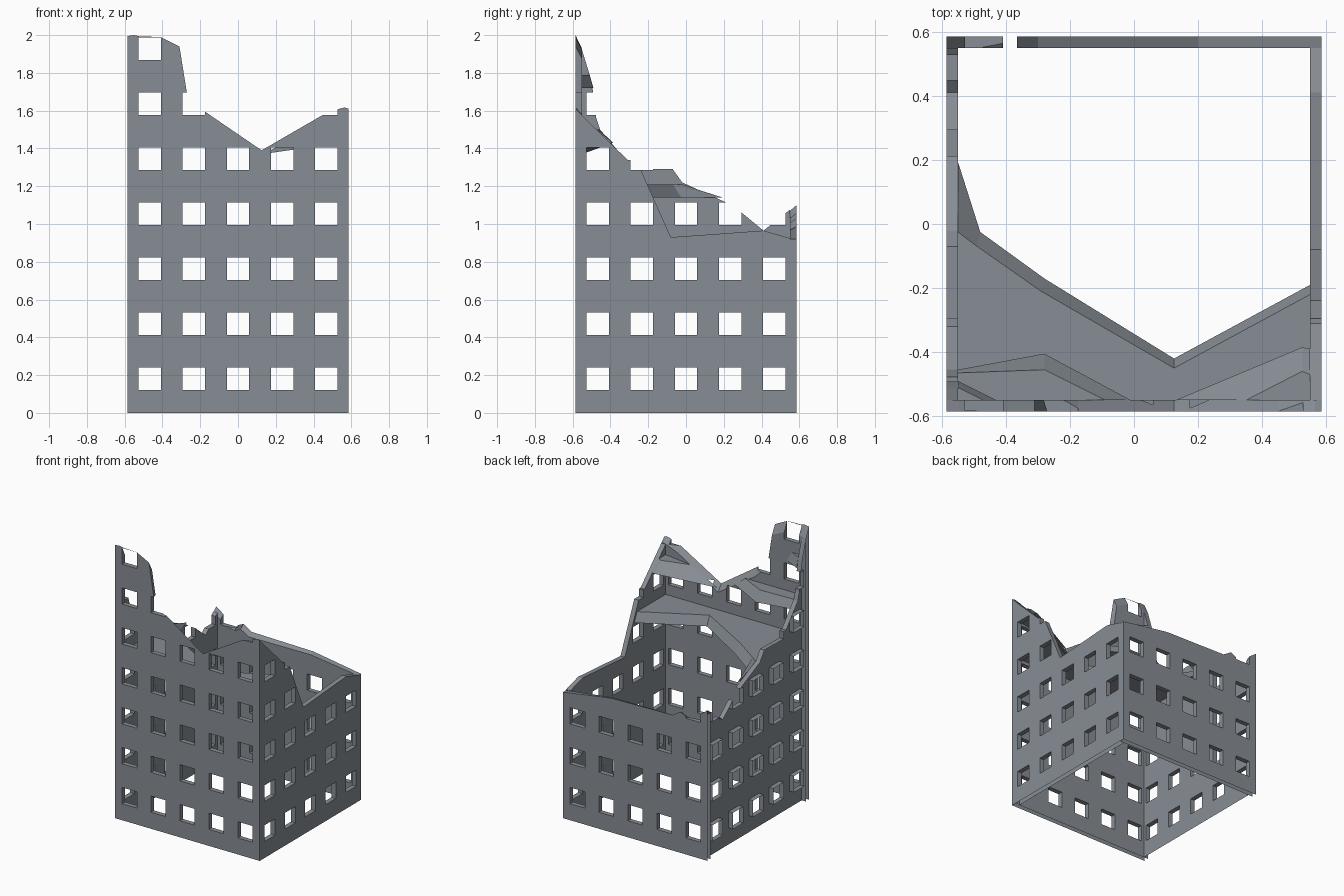
import bpy, bmesh

if "Cube" in bpy.data.objects:
    bpy.data.objects.remove(bpy.data.objects["Cube"])

OUT, INN = 0.585, 0.55          # outer and inner face of the walls
PITCH, WIN = 0.234, 0.119       # window spacing and size

stone = bpy.data.materials.new("slate_grey")
stone.diffuse_color = (0.245, 0.27, 0.30, 1)
stone.use_nodes = True
stone.node_tree.nodes["Principled BSDF"].inputs["Base Color"].default_value = stone.diffuse_color


def new_object(name, bm):
    bmesh.ops.recalc_face_normals(bm, faces=bm.faces)
    me = bpy.data.meshes.new(name)
    bm.to_mesh(me)
    bm.free()
    me.materials.append(stone)
    ob = bpy.data.objects.new(name, me)
    bpy.context.collection.objects.link(ob)
    return ob


def loft(bm, a, b):
    """Closed solid between two matching outlines."""
    va = [bm.verts.new(p) for p in a]
    vb = [bm.verts.new(p) for p in b]
    bm.faces.new(va)
    bm.faces.new(vb[::-1])
    n = len(va)
    for i in range(n):
        j = (i + 1) % n
        bm.faces.new((va[i], vb[i], vb[j], va[j]))


def wall(name, top, along_x, side, drop=(0, 0)):
    """Wall with a broken top, lower on the inside by drop, cut by windows."""
    def pt(u, d, z):
        return (u, side * d, z) if along_x else (side * d, u, z)

    def inner_z(u, z):
        t = (u + OUT) / (2 * OUT)
        return z - drop[0] * (1 - t) - drop[1] * t

    foot = [(top[-1][0], 0), (top[0][0], 0)]
    bm = bmesh.new()
    loft(bm, [pt(u, OUT, z) for u, z in top + foot],
         [pt(u, INN, inner_z(u, z)) for u, z in top] + [pt(u, INN, z) for u, z in foot])
    ob = new_object(name, bm)

    # Window grid
    bm = bmesh.new()
    h = WIN / 2
    for row in range(7):
        zc = 0.18 + row * 0.2915
        for col in range(-2, 3):
            uc = col * PITCH
            ring = [(uc - h, zc - h), (uc + h, zc - h), (uc + h, zc + h), (uc - h, zc + h)]
            loft(bm, [pt(u, OUT + 0.1, z) for u, z in ring],
                 [pt(u, INN - 0.1, z) for u, z in ring])
    cutter = new_object(name + "_window_cutter", bm)
    cutter.hide_render = True
    mod = ob.modifiers.new("windows", 'BOOLEAN')
    mod.operation, mod.solver, mod.object = 'DIFFERENCE', 'EXACT', cutter
    bpy.context.view_layer.objects.active = ob
    bpy.ops.object.modifier_apply(modifier=mod.name)
    bpy.data.objects.remove(cutter)

    # Open areas: left outer skin, undersides, side wall joints, one gap at the back
    def is_open(f):
        co = [v.co for v in f.verts]
        return (all(c.x < -OUT + 0.001 for c in co)
                or all(c.z < 0.001 for c in co)
                or (not along_x and all(abs(c.y) > INN - 0.001 for c in co))
                or (f.normal.z > 0.2 and all(c.y > 0.54 and -0.42 < c.x < -0.36 and c.z > 0.9
                                             for c in co)))

    bm = bmesh.new()
    bm.from_mesh(ob.data)
    bm.normal_update()
    bmesh.ops.delete(bm, geom=[f for f in bm.faces if is_open(f)], context='FACES')
    bm.to_mesh(ob.data)
    bm.free()
    return ob


def slab(name, z0, z1, low, high):
    """Broken floor: lower and upper outlines differ to give a ragged edge.
    A point may carry its own height."""
    bm = bmesh.new()
    loft(bm, [(*p, z0)[:3] for p in low], [(*p, z1)[:3] for p in high])
    return new_object(name, bm)


# Ruined outer walls
wall("front_wall", [(-OUT, 1.995), (-0.55, 2.0), (-0.52, 1.993), (-0.41, 1.99), (-0.31, 1.94),
                    (-0.27, 1.69), (-0.175, 1.595), (0.125, 1.39), (0.45, 1.578),
                    (0.53, 1.608), (0.565, 1.617), (OUT, 1.61)], True, -1, (0.075, 0.035))
wall("back_wall", [(-OUT, 1.10), (-0.53, 1.06), (-0.47, 1.02), (-0.41, 1.01), (-0.365, 1.03),
                   (-0.3, 0.99), (0.2, 0.98), (OUT, 0.92)], True, 1, (0.03, 0))
wall("right_wall", [(-INN, 1.575), (-0.31, 1.34), (-0.295, 1.34), (-0.24, 1.29),
                    (-0.08, 0.93), (0.41, 0.965), (INN, 0.925)], False, 1)
wall("left_wall", [(-INN, 1.92), (-0.51, 1.79), (-0.49, 1.69), (-0.475, 1.56), (-0.455, 1.50),
                   (-0.32, 1.34), (-0.295, 1.34), (-0.2, 1.30), (-0.175, 1.29), (-0.07, 1.29),
                   (-0.02, 1.22), (0.21, 1.115), (0.295, 1.06), (0.41, 0.965),
                   (0.53, 1.06), (INN, 1.075)], False, -1)

# Remains of the floors
slab("main_floor", 1.14, 1.21,
     [(-INN, -INN), (-INN, 0.195), (-0.48, -0.025), (-0.28, -0.17), (0.125, -0.42), (INN, -0.19), (INN, -INN)],
     [(-INN, -INN), (-INN, -0.025), (-0.49, -0.07), (-0.29, -0.21), (0.125, -0.45), (INN, -0.22), (INN, -INN)])
slab("upper_floor_left", 1.43, 1.50,
     [(-INN, -INN), (-INN, -0.455), (-0.28, -0.405), (-0.01, -INN)],
     [(-INN, -INN), (-INN, -0.465), (-0.28, -0.455), (-0.09, -INN)])
slab("upper_floor_right", 1.43, 1.50,
     [(INN, -INN), (INN, -0.39), (0.525, -0.385), (0.13, -INN, 1.37)],
     [(INN, -INN), (INN, -0.47), (0.525, -0.46), (0.35, -INN, 1.48)])
slab("top_floor_corner", 1.72, 1.79,
     [(-INN, -INN), (-INN, -0.49), (-0.43, -INN)],
     [(-INN, -INN), (-INN, -0.51), (-0.47, -INN)])
